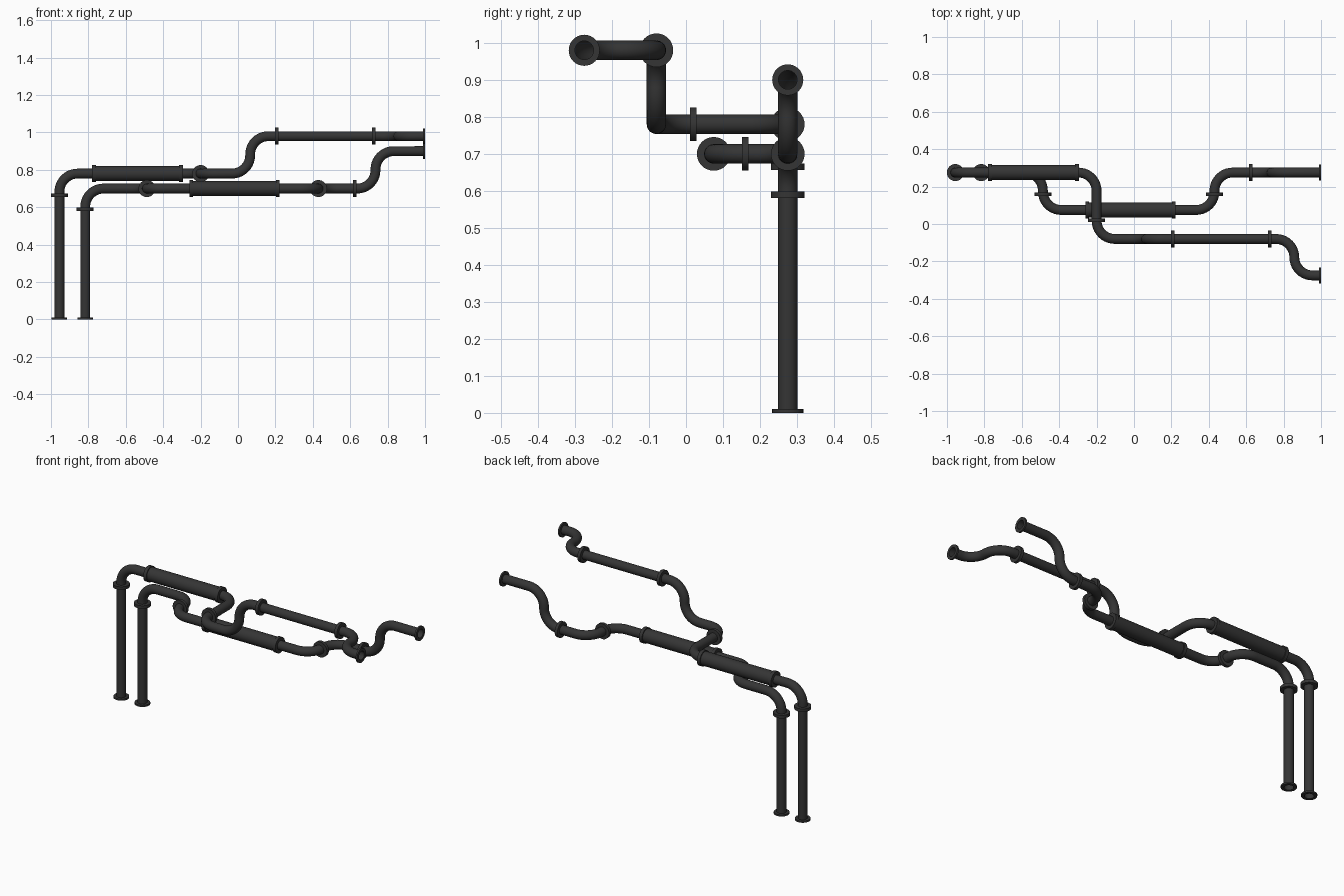
import bpy, bmesh
from math import pi, radians, cos, sin
from mathutils import Vector, Matrix

if "Cube" in bpy.data.objects:
    bpy.data.objects.remove(bpy.data.objects["Cube"])

PIPE, BEND, SIDES = 0.0262, 0.0975, 32

steel = bpy.data.materials.new("dark_steel")
steel.diffuse_color = (0.035, 0.035, 0.035, 1)
steel.use_nodes = True
steel.node_tree.nodes["Principled BSDF"].inputs["Base Color"].default_value = steel.diffuse_color


def finish(ob):
    ob.data.materials.append(steel)
    bpy.ops.object.select_all(action='DESELECT')
    ob.select_set(True)
    bpy.context.view_layer.objects.active = ob
    bpy.ops.object.shade_smooth_by_angle(angle=radians(35))


def rounded(corners, steps=10):
    """Replace each inner corner of a right-angled path by a quarter arc."""
    pts = [Vector(c) for c in corners]
    out = [pts[0]]
    for a, b, c in zip(pts, pts[1:], pts[2:]):
        u, v = (a - b).normalized(), (c - b).normalized()
        centre = b + (u + v) * BEND
        for i in range(steps + 1):
            t = pi / 2 * i / steps
            p = centre - (v * cos(t) + u * sin(t)) * BEND
            if (p - out[-1]).length > 1e-3:
                out.append(p)
    out.append(pts[-1])
    return out


def pipe(name, corners):
    """Open tube swept along a path with rounded corners."""
    pts = rounded(corners)
    cu = bpy.data.curves.new(name, 'CURVE')
    cu.dimensions = '3D'
    cu.bevel_depth = PIPE
    cu.bevel_resolution = 12
    sp = cu.splines.new('POLY')
    sp.points.add(len(pts) - 1)
    for sp_pt, p in zip(sp.points, pts):
        sp_pt.co = (*p, 1)
    ob = bpy.data.objects.new(name, cu)
    bpy.context.collection.objects.link(ob)
    bpy.ops.object.select_all(action='DESELECT')
    ob.select_set(True)
    bpy.context.view_layer.objects.active = ob
    bpy.ops.object.convert(target='MESH')
    finish(bpy.context.view_layer.objects.active)


def lathe(name, centre, axis, profile):
    """Spin a closed (radius, offset) profile round an axis."""
    bm = bmesh.new()
    rings = [[bm.verts.new((r * cos(2 * pi * i / SIDES), r * sin(2 * pi * i / SIDES), h))
              for i in range(SIDES)] for r, h in profile]
    for k in range(len(rings)):
        a, b = rings[k], rings[(k + 1) % len(rings)]
        for i in range(SIDES):
            j = (i + 1) % SIDES
            bm.faces.new((a[i], a[j], b[j], b[i]))
    bmesh.ops.recalc_face_normals(bm, faces=bm.faces)
    q = Vector((0, 0, 1)).rotation_difference(Vector(axis))
    bm.transform(Matrix.Translation(centre) @ q.to_matrix().to_4x4())
    me = bpy.data.meshes.new(name)
    bm.to_mesh(me)
    bm.free()
    ob = bpy.data.objects.new(name, me)
    bpy.context.collection.objects.link(ob)
    finish(ob)


def flange(name, centre, axis, r=0.0455, t=0.018):
    lathe(name, centre, axis, [(PIPE - 0.001, -t / 2), (r, -t / 2), (r, t / 2), (PIPE - 0.001, t / 2)])


def wide_section(name, x0, x1, y, z):
    """Wide sleeve with a collar at each end."""
    h = (x1 - x0) / 2
    lathe(name, ((x0 + x1) / 2, y, z), (1, 0, 0),
          [(PIPE - 0.001, -h), (0.040, -h), (0.040, h), (PIPE - 0.001, h)])
    for side, x in (("left", x0), ("right", x1)):
        flange(f"{name}_collar_{side}", (x, y, z), (1, 0, 0), 0.0455, 0.02)


X, Y, Z = (1, 0, 0), (0, 1, 0), (0, 0, 1)

# Upper line: riser, sleeve, crossover to the front, rise, end offset
a, yb, yf, ye, z1, z2 = -0.955, 0.275, -0.08, -0.275, 0.78, 0.98
pipe("upper_riser", [(a, yb, 0), (a, yb, 0.665)])
pipe("upper_elbow", [(a, yb, 0.665), (a, yb, z1), (-0.77, yb, z1)])
wide_section("upper_sleeve", -0.77, -0.305, yb, z1)
pipe("upper_crossover", [(-0.305, yb, z1), (-0.2, yb, z1), (-0.2, 0.02, z1)])
pipe("upper_rise", [(-0.2, 0.02, z1), (-0.2, yf, z1), (0.065, yf, z1),
                    (0.065, yf, z2), (0.208, yf, z2)])
pipe("upper_straight", [(0.208, yf, z2), (0.725, yf, z2)])
pipe("upper_end_offset", [(0.725, yf, z2), (0.857, yf, z2), (0.857, ye, z2), (1, ye, z2)])
flange("upper_foot_flange", (a, yb, 0.005), Z, 0.042, 0.01)
flange("upper_riser_flange", (a, yb, 0.665), Z)
flange("upper_crossover_flange", (-0.2, 0.02, z1), Y)
flange("upper_straight_flange_left", (0.208, yf, z2), X)
flange("upper_straight_flange_right", (0.725, yf, z2), X)
flange("upper_end_flange", (0.995, ye, z2), X, 0.042, 0.01)

# Lower line: riser, jog forward, sleeve, jog back, rise to the end
b, ym, z3, z4 = -0.817, 0.075, 0.70, 0.90
pipe("lower_riser", [(b, yb, 0), (b, yb, 0.59)])
pipe("lower_elbow", [(b, yb, 0.59), (b, yb, z3), (-0.487, yb, z3), (-0.487, 0.16, z3)])
pipe("lower_jog_in", [(-0.487, 0.16, z3), (-0.487, ym, z3), (-0.25, ym, z3)])
wide_section("lower_sleeve", -0.25, 0.213, ym, z3)
pipe("lower_jog_out", [(0.213, ym, z3), (0.43, ym, z3), (0.43, yb, z3), (0.625, yb, z3)])
pipe("lower_rise", [(0.625, yb, z3), (0.735, yb, z3), (0.735, yb, z4), (1, yb, z4)])
flange("lower_foot_flange", (b, yb, 0.005), Z, 0.042, 0.01)
flange("lower_riser_flange", (b, yb, 0.59), Z)
flange("lower_jog_in_flange", (-0.487, 0.16, z3), Y)
flange("lower_jog_out_flange", (0.43, 0.16, z3), Y)
flange("lower_rise_flange", (0.625, yb, z3), X)
flange("lower_end_flange", (0.995, yb, z4), X, 0.042, 0.01)
